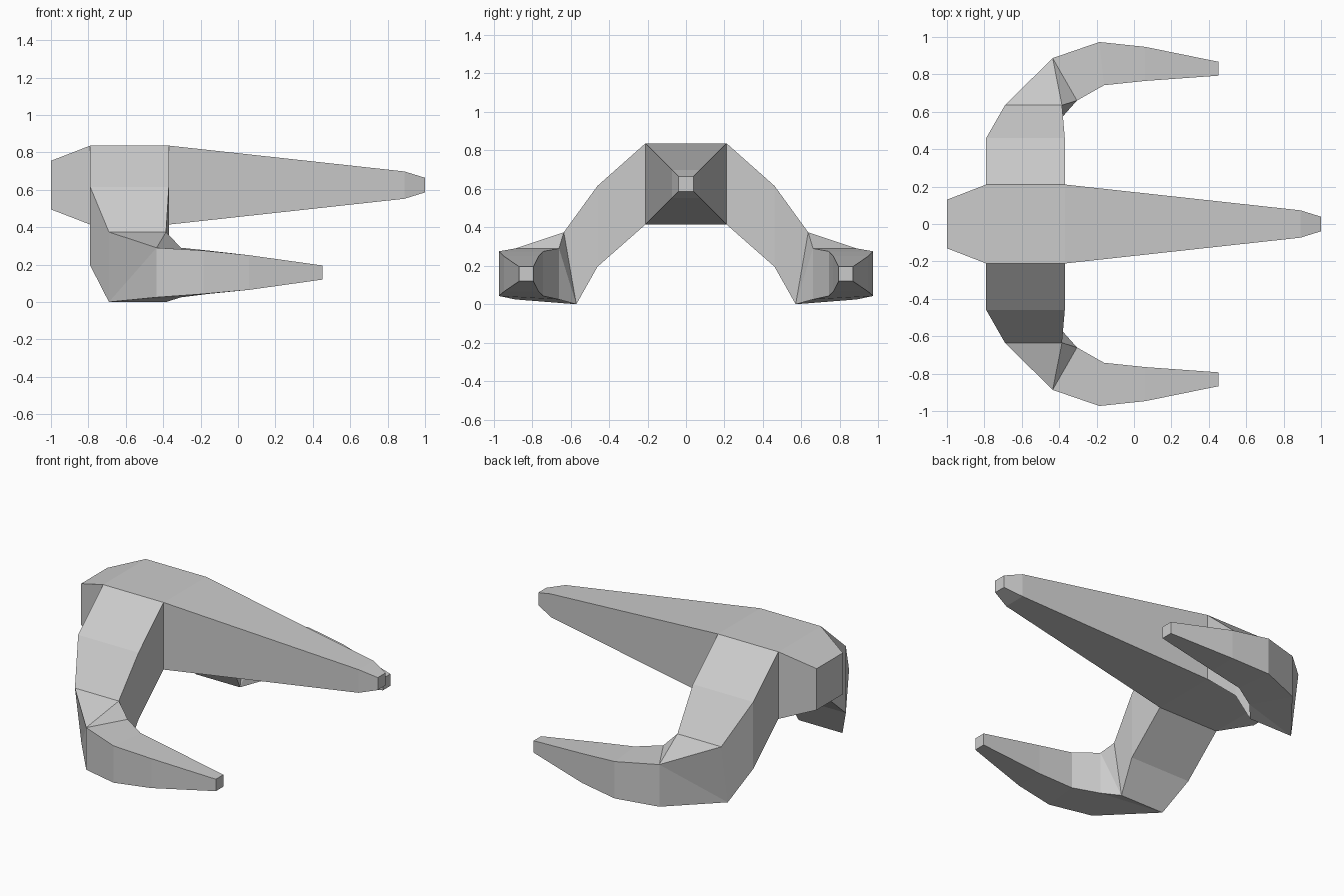
import bpy, bmesh

if "Cube" in bpy.data.objects:
    bpy.data.objects.remove(bpy.data.objects["Cube"])


def loft(name, rings, open_sides=(), cap_start=True, twisted=()):
    """Skin four-cornered rings; twisted spans are split into triangles."""
    bm = bmesh.new()
    vs = [[bm.verts.new(p) for p in r] for r in rings]
    for i, (a, b) in enumerate(zip(vs, vs[1:])):
        for j in range(4):
            if (i, j) in open_sides:
                continue
            k = (j + 1) % 4
            if i not in twisted:
                bm.faces.new((a[j], a[k], b[k], b[j]))
            elif j == 3:
                bm.faces.new((a[j], a[k], b[k]))
                bm.faces.new((a[j], b[k], b[j]))
            else:
                bm.faces.new((a[j], a[k], b[j]))
                bm.faces.new((a[k], b[k], b[j]))
    if cap_start:
        bm.faces.new(vs[0][::-1])
    bm.faces.new(vs[-1])
    bmesh.ops.recalc_face_normals(bm, faces=bm.faces)
    me = bpy.data.meshes.new(name)
    bm.to_mesh(me)
    bm.free()
    ob = bpy.data.objects.new(name, me)
    bpy.context.collection.objects.link(ob)
    return ob


# Tapered central hull: square sections (x, half width), open where the arms join
Z = 0.625
hull = [(-1, 0.13), (-0.79, 0.211), (-0.37, 0.211), (0.89, 0.073), (1, 0.039)]
loft("hull", [[(x, h, Z + h), (x, -h, Z + h), (x, -h, Z - h), (x, h, Z - h)]
              for x, h in hull], open_sides={(1, 1), (1, 3)})


# Curved arm: each section has outer (x, y), inner (x, y), top z, bottom z
def section(outer, inner, top, bottom, tuck=0.0):
    (xo, yo), (xi, yi) = outer, inner
    return [(xo, yo, top), (xi, yi, top), (xi, yi - tuck, bottom), (xo, yo - tuck, bottom)]


arm = loft("arm", [
    section((-0.79, 0.211), (-0.37, 0.211), 0.836, 0.414),
    section((-0.79, 0.46), (-0.37, 0.46), 0.615, 0.195),
    section((-0.69, 0.635), (-0.385, 0.635), 0.374, 0.0, tuck=0.065),
    section((-0.435, 0.887), (-0.305, 0.66), 0.29, 0.025),
    section((-0.185, 0.973), (-0.16, 0.742), 0.275, 0.043),
    section((0.06, 0.947), (0.06, 0.765), 0.25, 0.065),
    section((0.453, 0.867), (0.453, 0.793), 0.195, 0.12),
], cap_start=False, twisted={2})
mirror = arm.modifiers.new("mirror", 'MIRROR')
mirror.use_axis = (False, True, False)
